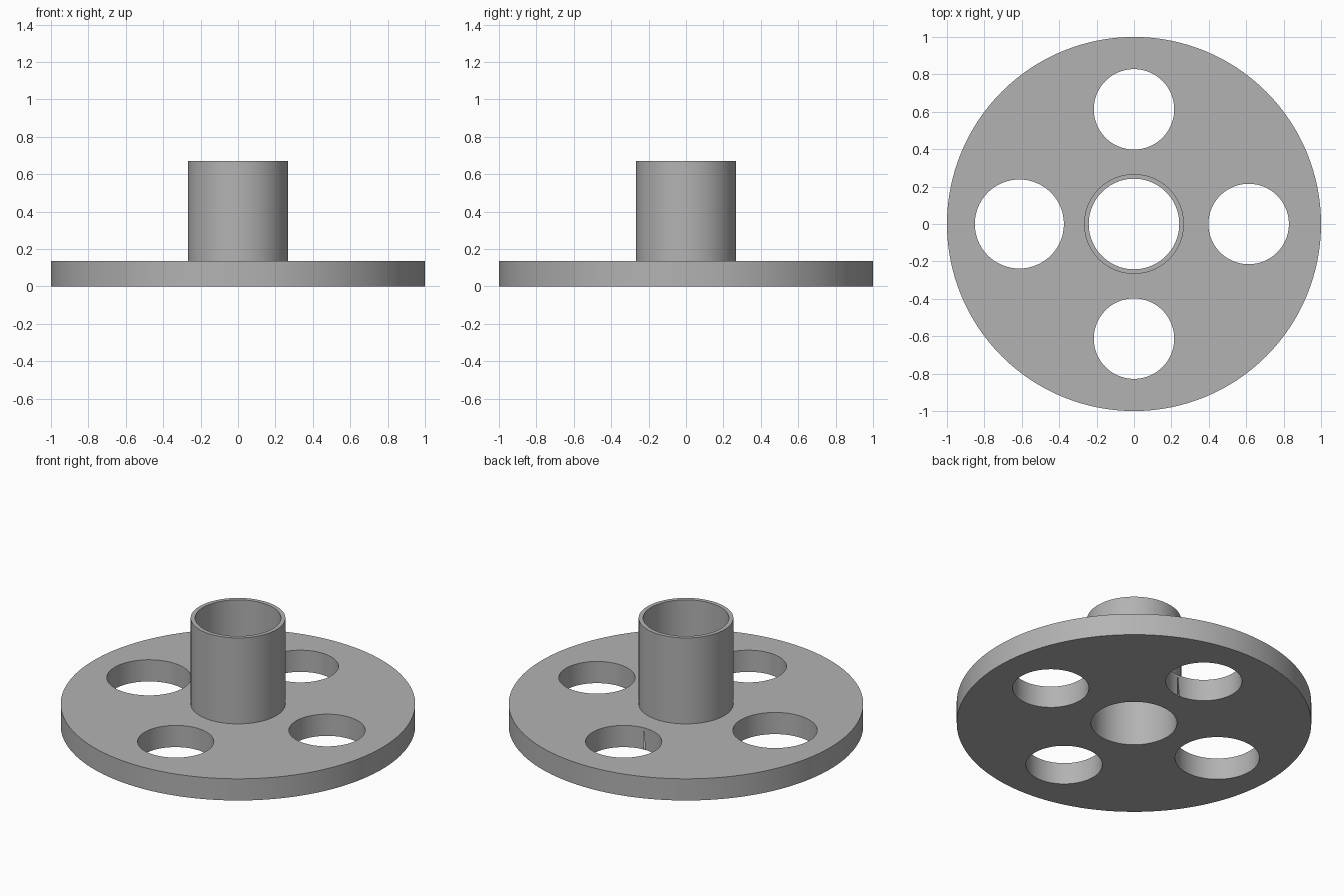
import bpy
import math

cube = bpy.data.objects.get("Cube")
if cube:
    bpy.data.objects.remove(cube, do_unlink=True)

PLATE_R, PLATE_H = 1.0, 0.135
TUBE_R, BORE_R, TOTAL_H = 0.267, 0.242, 0.67
HOLE_OFFSET, HOLE_R, WIDE_HOLE_R = 0.613, 0.215, 0.238

grey = bpy.data.materials.new("plain grey")
grey.use_nodes = True
colour = (0.45, 0.45, 0.45, 1)
grey.diffuse_color = colour
grey.node_tree.nodes["Principled BSDF"].inputs["Base Color"].default_value = colour


def lathe(name, profile, sides=128):
    """Revolve a closed (radius, height) profile around z."""
    n = len(profile)
    verts = [(r * math.cos(a), r * math.sin(a), z)
             for a in (math.tau * i / sides for i in range(sides))
             for r, z in profile]
    faces = []
    for i in range(sides):
        j = (i + 1) % sides
        for k in range(n):
            m = (k + 1) % n
            faces.append((i * n + k, j * n + k, j * n + m, i * n + m))
    mesh = bpy.data.meshes.new(name)
    mesh.from_pydata(verts, [], faces)
    obj = bpy.data.objects.new(name, mesh)
    bpy.context.collection.objects.link(obj)
    return obj


# Flange plate and hollow hub, turned as one piece
flange = lathe("flange_with_hub", [
    (BORE_R, 0), (PLATE_R, 0), (PLATE_R, PLATE_H),
    (TUBE_R, PLATE_H), (TUBE_R, TOTAL_H), (BORE_R, TOTAL_H)])
flange.data.materials.append(grey)

# Four through holes, the one on the right side being wider
for i, side in enumerate(("left", "back", "right", "front")):
    angle = i * math.pi / 2
    bpy.ops.mesh.primitive_cylinder_add(
        vertices=96, radius=WIDE_HOLE_R if side == "right" else HOLE_R, depth=1,
        location=(HOLE_OFFSET * math.cos(angle), HOLE_OFFSET * math.sin(angle), 0))
    cutter = bpy.context.object
    cutter.name = side + "_hole_cutter"
    cutter.data.materials.append(grey)
    cutter.hide_render = True
    cutter.hide_set(True)
    cut = flange.modifiers.new(side + "_hole", "BOOLEAN")
    cut.operation = "DIFFERENCE"
    cut.solver = "EXACT"
    cut.object = cutter

# Bake the holes, drop the cutters, then smooth the round walls
bpy.ops.object.select_all(action="DESELECT")
bpy.context.view_layer.objects.active = flange
flange.select_set(True)
for cut in list(flange.modifiers):
    cutter = cut.object
    bpy.ops.object.modifier_apply(modifier=cut.name)
    bpy.data.objects.remove(cutter, do_unlink=True)
bpy.ops.object.shade_smooth_by_angle(angle=math.radians(30))
